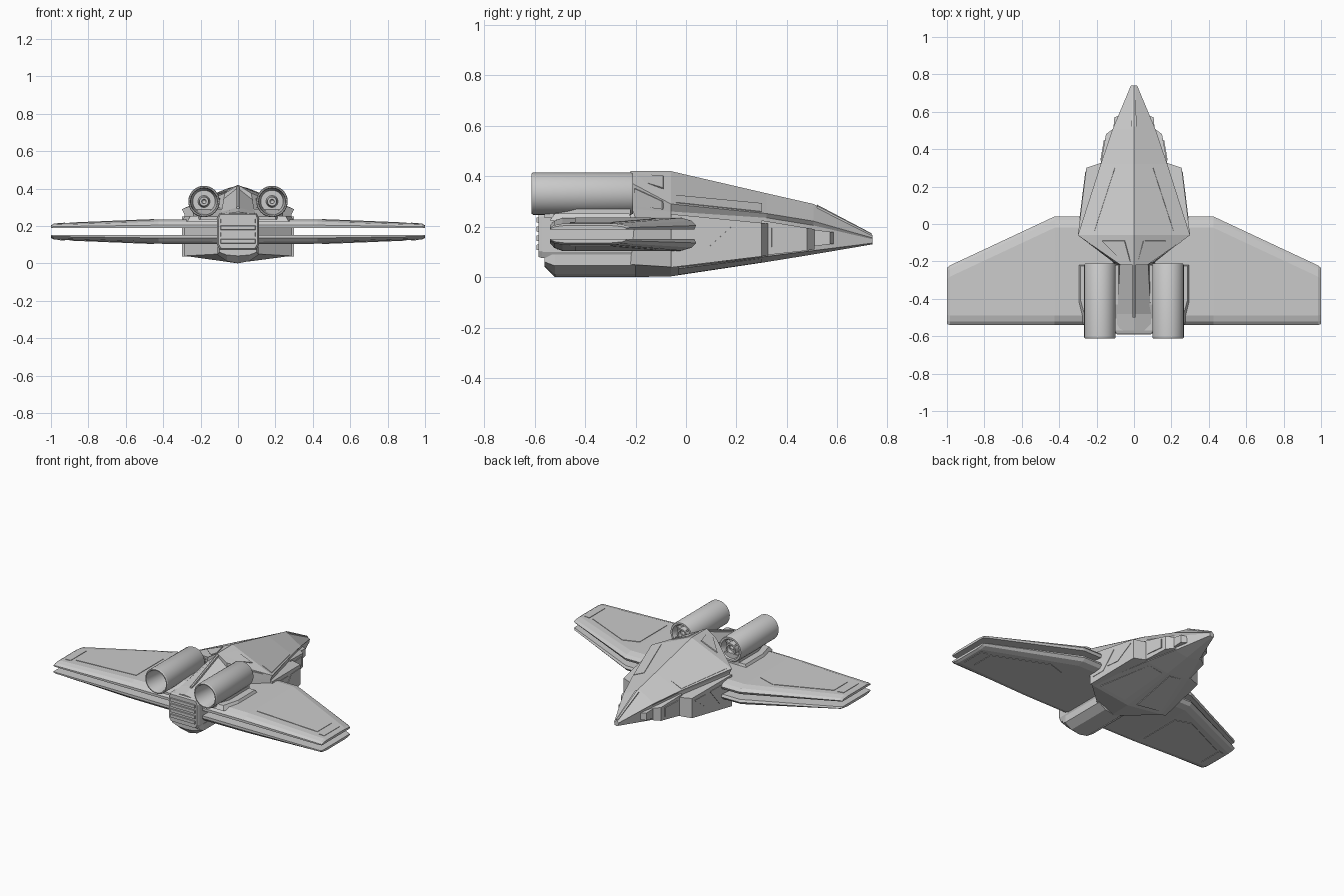
import bpy, bmesh, math
from mathutils import Vector

if "Cube" in bpy.data.objects:
    bpy.data.objects.remove(bpy.data.objects["Cube"])


def finish(name, bm):
    bmesh.ops.remove_doubles(bm, verts=bm.verts, dist=1e-5)
    bmesh.ops.recalc_face_normals(bm, faces=bm.faces)
    me = bpy.data.meshes.new(name)
    bm.to_mesh(me)
    bm.free()
    ob = bpy.data.objects.new(name, me)
    bpy.context.collection.objects.link(ob)
    return ob


def loft(name, rings):
    """Skin equal-length rings of points and cap both ends."""
    bm = bmesh.new()
    vr = [[bm.verts.new(p) for p in r] for r in rings]
    n = len(vr[0])
    for a, b in zip(vr, vr[1:]):
        for i in range(n):
            j = (i + 1) % n
            bm.faces.new((a[i], a[j], b[j], b[i]))
    bm.faces.new(vr[0])
    bm.faces.new(vr[-1])
    return finish(name, bm)


def hull(name, sections):
    """Loft (y, half profile) sections; half profiles run from top centre to bottom centre."""
    rings = []
    for y, half in sections:
        pts = half + [(-x, z) for x, z in reversed(half) if x > 0]
        rings.append([(x, y, z) for x, z in pts])
    return loft(name, rings)


def both(name, rings):
    """Make a right part and its mirrored left twin."""
    for side, s in (("right", 1), ("left", -1)):
        loft(f"{side}_{name}", [[(s * x, y, z) for x, y, z in r] for r in rings])


def plate(name, corners, t=0.004):
    """Thin raised panel lying on a planar outline, on both sides."""
    c = [Vector(p) for p in corners]
    n = (c[1] - c[0]).cross(c[2] - c[0]).normalized()
    both(name, [[p - n * t for p in c], [p + n * t for p in c]])


def box_ring(y, x0, x1, z0, z1):
    return [(x0, y, z0), (x1, y, z0), (x1, y, z1), (x0, y, z1)]


# Faceted forward hull with rear tower
hull("main_hull", [
    (-0.22, [(0, .42), (.07, .375), (.09, .27), (.11, .05), (0, 0)]),
    (-0.06, [(0, .42), (.30, .29), (.285, .26), (.285, .04), (0, .003)]),
    (0.32, [(0, .332), (.178, .252), (.165, .235), (.165, .082), (0, .06)]),
    (0.505, [(0, .29), (.115, .222), (.10, .205), (.095, .105), (0, .09)]),
    (0.74, [(0, .167), (.017, .155), (.017, .15), (.015, .135), (0, .13)])])

# Stepped flank modules
both("rear_flank", [box_ring(-.06, .2, .30, .038, .25), box_ring(.30, .15, .255, .082, .215),
                    box_ring(.325, .1, .18, .086, .212)])
both("mid_flank", [box_ring(.30, .1, .182, .085, .225), box_ring(.48, .07, .150, .105, .195),
                   box_ring(.51, .05, .11, .11, .19)])
both("nose_flank", [box_ring(.49, .05, .112, .12, .19), box_ring(.57, .04, .105, .13, .18),
                    box_ring(.585, .03, .07, .132, .178)])


# Raised panels on the flanks
def flank_pt(y, z):
    return (.30 - (y + .06) * .045 / .36, y, z)


plate("flank_panel_front", [flank_pt(.17, .11), flank_pt(.28, .195), flank_pt(.18, .2), flank_pt(.08, .11)], .003)
plate("flank_panel_rear", [flank_pt(-.04, .08), flank_pt(.05, .09), flank_pt(.14, .205), flank_pt(-.04, .22)], .003)
plate("mid_flank_panel", [(.177, .34, .12), (.158, .45, .125), (.158, .45, .185), (.177, .34, .195)], .003)


# Roof panels and nose ridge strip
def roof_pt(x, y):
    k = (y + .06) / .38
    ridge, ex, ez = .42 - .088 * k, .30 - .122 * k, .29 - .038 * k
    return (x * ex, y, ridge + (ez - ridge) * x)


plate("roof_edge_panel", [roof_pt(.72, -.04), roof_pt(.95, -.04), roof_pt(.95, .30), roof_pt(.55, .30)], .0025)
hull("nose_ridge", [(.52, [(0, .287), (.014, .282), (.014, .25), (0, .25)]),
                    (.735, [(0, .174), (.007, .171), (.007, .15), (0, .15)])])


# Sloped panels on the back of the tower
def tower_pt(k, j):
    a = Vector((.07, -.22, .375)).lerp(Vector((.30, -.06, .29)), k)
    b = Vector((.09, -.22, .27)).lerp(Vector((.285, -.06, .26)), k)
    return a.lerp(b, j)


plate("tower_panel", [tower_pt(.1, .15), tower_pt(.8, .15), tower_pt(.8, .85), tower_pt(.1, .85)], .003)
plate("tower_top_panel", [(.02, -.20, .408), (.06, -.20, .385), (.17, -.09, .352), (.05, -.09, .4)], .003)

# Underside panel
plate("belly_panel", [(.05, -.03, .012), (.24, -.03, .037), (.13, .30, .077), (.03, .30, .061)], .003)


# Paired wings: two mirrored layers with a narrow gap between them
def wing_ring(x, y0, y1, t, flip):
    prof = [(y0, 0), (y0 - .0, .35), (y0 + .018, .75), (y0 + .05, 1),
            (y1 - .06, 1), (y1 - .018, .75), (y1, .35), (y1 - .008, 0)]
    return [(x, y, .17 + flip * (.018 + t * k)) for y, k in prof]


for label, f in (("upper", 1), ("lower", -1)):
    both(f"{label}_wing", [wing_ring(.05, -.54, .04, .049, f), wing_ring(.425, -.54, .04, .047, f),
                           wing_ring(.985, -.54, -.222, .024, f), wing_ring(1.0, -.535, -.235, .016, f)])

    # Raised panel following the wing taper
    def skin(x, y):
        return (x, y, .17 + f * (.018 + .047 - .023 * (x - .425) / .56))
    plate(f"{label}_wing_panel", [skin(.45, -.44), skin(.90, -.44), skin(.90, -.29), skin(.56, -.12), skin(.45, -.15)], .003)
    plate(f"{label}_wing_tip_panel", [skin(.925, -.46), skin(.965, -.46), skin(.965, -.30), skin(.925, -.29)], .003)

# Wing root fairings beneath the engines
both("root_fairing", [
    [(.08, -.54, z), (.27, -.54, z), (.30, -.42, z), (.30, -.215, z), (.08, -.215, z)] if z < .24 else
    [(.08, -.53, z), (.255, -.52, z), (.285, -.41, z), (.285, -.225, z), (.08, -.225, z)]
    for z in (.225, .252)])

# Rear centre block and keel
hull("rear_block", [
    (-.585, [(0, .262), (.095, .262), (.105, .235), (.105, .105), (.09, .08), (0, .08)]),
    (-.57, [(0, .267), (.10, .267), (.112, .24), (.112, .10), (.10, .075), (0, .075)]),
    (-.15, [(0, .267), (.10, .267), (.112, .24), (.112, .10), (.10, .075), (0, .075)])])
for i in range(4):
    z = .108 + i * .036
    hull(f"rear_slat_{i + 1}", [(-.592, [(0, z + .02), (.09, z + .02), (.09, z), (0, z)]),
                                (-.57, [(0, z + .024), (.1, z + .024), (.1, z - .002), (0, z - .002)])])
hull("keel", [(-.56, [(0, .09), (.10, .09), (.10, .06), (.06, .045), (0, .04)]),
              (-.52, [(0, .09), (.11, .09), (.11, .045), (.06, .012), (0, 0)]),
              (-.20, [(0, .09), (.11, .09), (.11, .045), (.06, .012), (0, 0)])])

# Sloping spine between the engines
hull("spine", [(-.57, [(0, .275), (.09, .262), (.09, .24), (0, .24)]),
               (-.48, [(0, .30), (.09, .275), (.09, .24), (0, .24)]),
               (-.20, [(0, .41), (.075, .35), (.09, .24), (0, .24)])])
hull("spine_rib", [(-.50, [(0, .305), (.007, .302), (.007, .28), (0, .28)]),
                   (-.21, [(0, .417), (.007, .414), (.007, .36), (0, .36)])])

# Engine pylons
both("engine_pylon", [box_ring(-.56, .08, .20, .235, .25), box_ring(-.43, .08, .24, .235, .29),
                      box_ring(-.22, .08, .24, .235, .30)])

# Engine nacelles: (y, radius) profile turned about y, recessed at both ends
PROFILE = [(-.44, 0), (-.50, .012), (-.50, .024), (-.44, .032), (-.44, .060), (-.60, .070), (-.612, .074),
           (-.612, .080), (-.606, .084), (-.218, .084), (-.21, .080), (-.21, .068), (-.225, .060),
           (-.25, .056), (-.25, .040), (-.215, .036), (-.215, .026), (-.235, .022), (-.235, .014), (-.22, 0)]
for side, s in (("right", 1), ("left", -1)):
    bm = bmesh.new()
    vs = [bm.verts.new((s * .182, y, .331 + r)) for y, r in PROFILE]
    edges = [bm.edges.new(p) for p in zip(vs, vs[1:])]
    bmesh.ops.spin(bm, geom=vs + edges, cent=(s * .182, 0, .331), axis=(0, 1, 0),
                   angle=math.tau, steps=32, use_merge=True)
    ob = finish(f"{side}_engine", bm)
    bpy.ops.object.select_all(action='DESELECT')
    ob.select_set(True)
    bpy.context.view_layer.objects.active = ob
    bpy.ops.object.shade_smooth_by_angle(angle=math.radians(30))
    # Intake vanes
    for k in range(4):
        a = math.radians(45 + 90 * k)
        d, w = Vector((math.cos(a), 0, math.sin(a))), Vector((-math.sin(a), 0, math.cos(a))) * .005
        c = Vector((s * .182, 0, .331))
        loft(f"{side}_intake_vane_{k + 1}", [
            [c + d * r + w * q + Vector((0, y, 0)) for q, y in ((-1, -.255), (1, -.255), (1, -.225), (-1, -.225))]
            for r in (.03, .062)])
